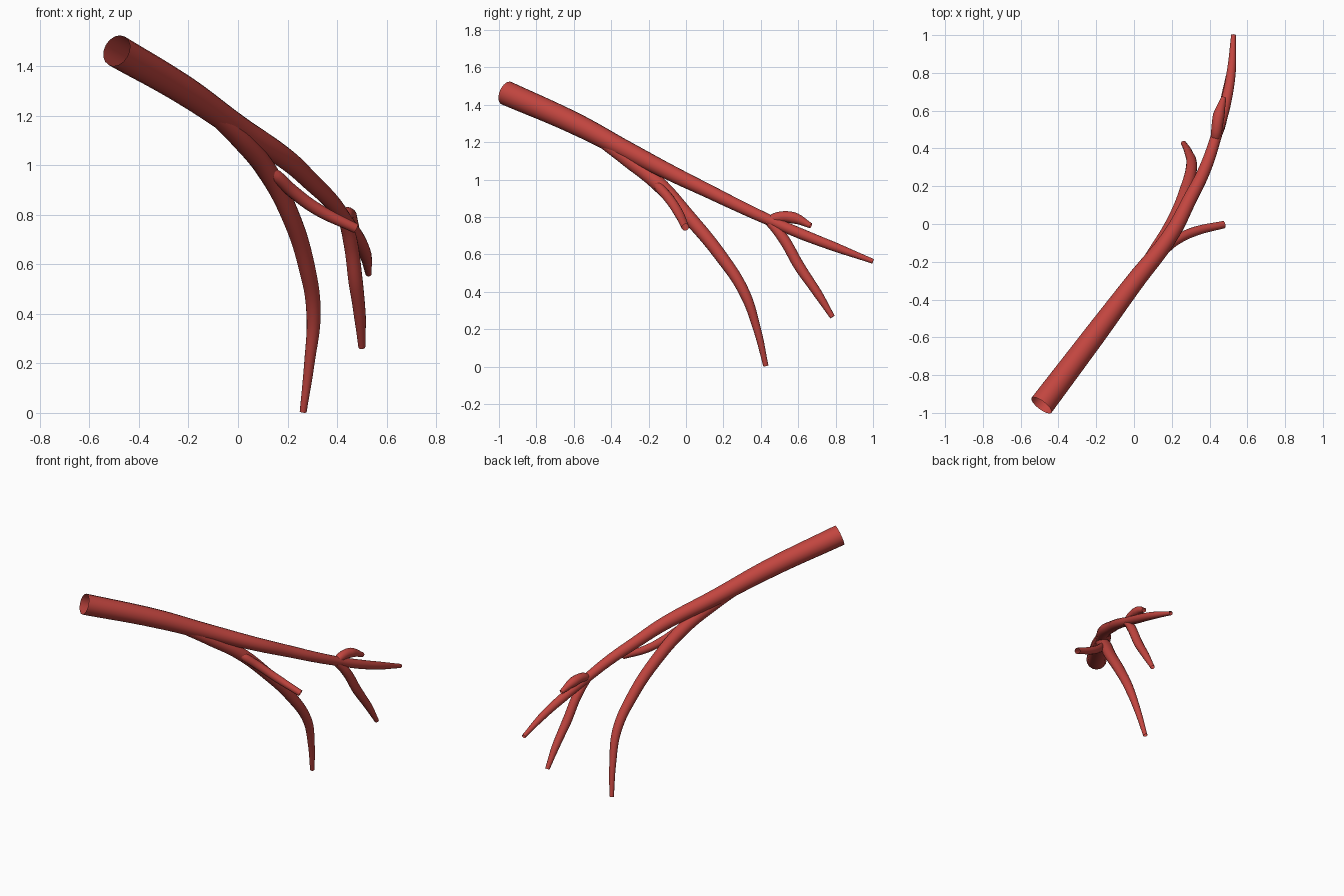
import bpy

red = bpy.data.materials.new("vessel_red")
red.diffuse_color = (0.54, 0.06, 0.05, 1)


def vessel(name, points):
    """Open tapered tube through (x, y, z, radius) points."""
    curve = bpy.data.curves.new(name + "_path", 'CURVE')
    curve.dimensions = '3D'
    curve.bevel_depth = 1.0
    curve.bevel_resolution = 6
    curve.resolution_u = 8
    curve.use_fill_caps = False
    spline = curve.splines.new('BEZIER')
    spline.bezier_points.add(len(points) - 1)
    for bp, (x, y, z, r) in zip(spline.bezier_points, points):
        bp.co = (x, y, z)
        bp.radius = r
        bp.handle_left_type = bp.handle_right_type = 'AUTO'
    path = bpy.data.objects.new(name + "_path", curve)
    bpy.context.collection.objects.link(path)
    bpy.context.view_layer.update()
    deps = bpy.context.evaluated_depsgraph_get()
    mesh = bpy.data.meshes.new_from_object(path.evaluated_get(deps))
    bpy.data.objects.remove(path)
    mesh.name = name
    mesh.materials.clear()
    mesh.materials.append(red)
    mesh.shade_smooth()
    obj = bpy.data.objects.new(name, mesh)
    bpy.context.collection.objects.link(obj)
    return obj


# Main trunk, running into the far thin tip
vessel("trunk", [
    (-0.49, -0.96, 1.462, 0.066), (-0.21, -0.59, 1.298, 0.059),
    (0.0, -0.31, 1.152, 0.05), (0.20, -0.05, 1.02, 0.042),
    (0.295, 0.13, 0.933, 0.037), (0.375, 0.29, 0.855, 0.033),
    (0.437, 0.47, 0.772, 0.029), (0.483, 0.63, 0.704, 0.029),
    (0.513, 0.79, 0.642, 0.025), (0.527, 1.0, 0.563, 0.013)])

# Long branch that curves down to the lowest point
vessel("long_lower_branch", [
    (-0.10, -0.45, 1.21, 0.036), (0.015, -0.30, 1.10, 0.041),
    (0.115, -0.15, 0.98, 0.041), (0.21, 0.015, 0.80, 0.037),
    (0.275, 0.18, 0.60, 0.034), (0.305, 0.31, 0.40, 0.029),
    (0.288, 0.38, 0.20, 0.021), (0.263, 0.427, 0.004, 0.014)])

# Short side branch, rooted inside the long branch
vessel("side_branch", [
    (0.115, -0.165, 0.985, 0.018), (0.155, -0.14, 0.955, 0.026),
    (0.22, -0.088, 0.895, 0.026), (0.32, -0.04, 0.822, 0.025),
    (0.475, -0.003, 0.745, 0.02)])

# Drooping branch at the far fork
vessel("fork_lower_branch", [
    (0.425, 0.43, 0.79, 0.022), (0.452, 0.51, 0.70, 0.029),
    (0.475, 0.61, 0.53, 0.029), (0.492, 0.705, 0.39, 0.024),
    (0.50, 0.783, 0.265, 0.014)])

# Small arched branch above the far fork
vessel("fork_upper_branch", [
    (0.43, 0.43, 0.77, 0.022), (0.437, 0.49, 0.797, 0.029),
    (0.449, 0.575, 0.795, 0.031), (0.475, 0.668, 0.753, 0.014)])
